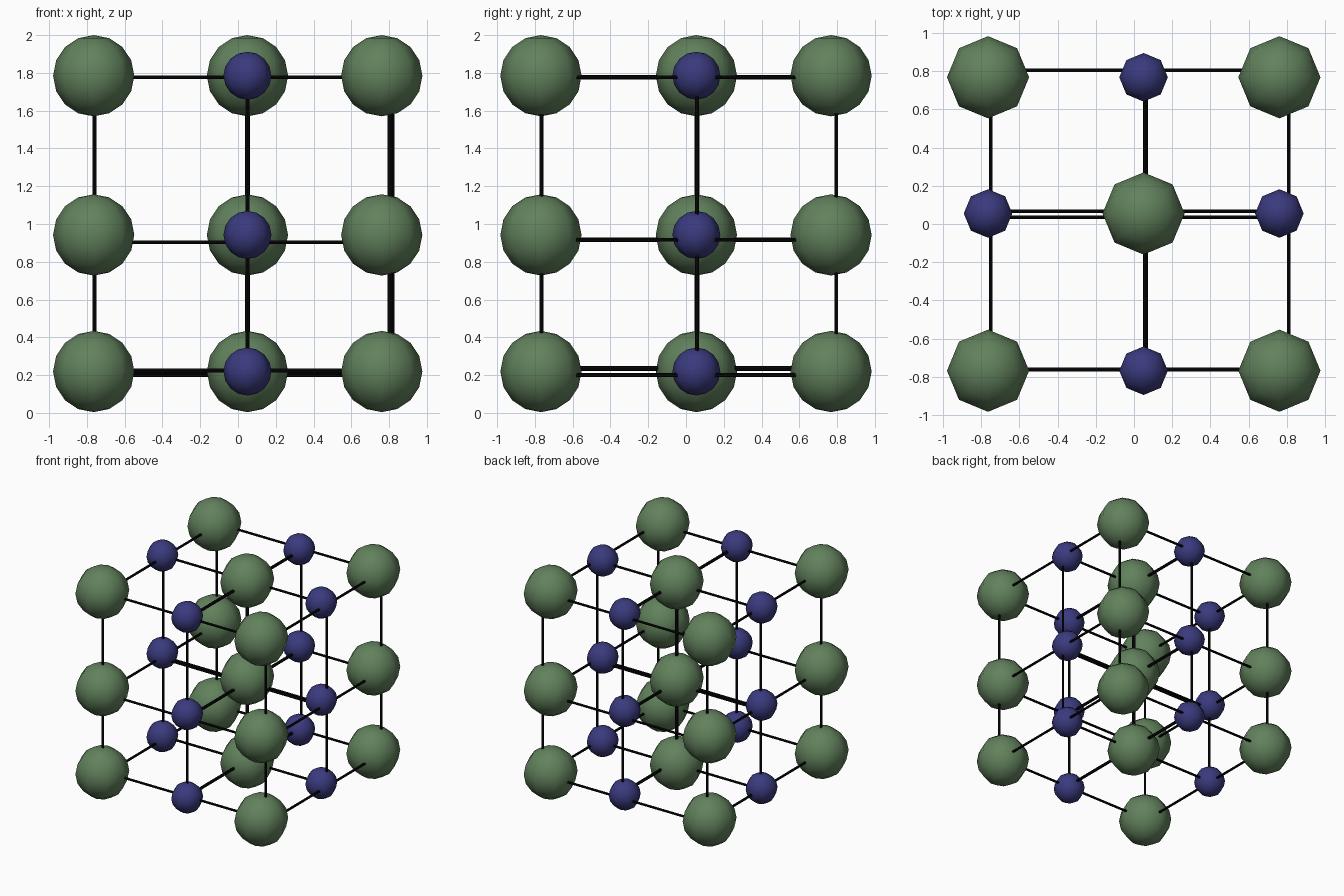
import bpy
from mathutils import Vector

cube = bpy.data.objects.get("Cube")
if cube:
    bpy.data.objects.remove(cube, do_unlink=True)


def make_material(name, rgb):
    mat = bpy.data.materials.new(name)
    mat.use_nodes = True
    colour = (*rgb, 1.0)
    mat.diffuse_color = colour
    bsdf = next(n for n in mat.node_tree.nodes if n.type == 'BSDF_PRINCIPLED')
    bsdf.inputs["Base Color"].default_value = colour
    return mat


green = make_material("moss green", (0.12, 0.22, 0.107))
blue = make_material("deep blue", (0.042, 0.042, 0.21))
black = make_material("black", (0.003, 0.003, 0.003))

# Lattice planes along each axis
xs = (-0.764, 0.05, 0.761)
ys = (-0.768, 0.055, 0.768)
zs = (0.219, 0.942, 1.785)


def ball(name, location, radius, mat):
    bpy.ops.mesh.primitive_uv_sphere_add(segments=8, ring_count=8,
                                         radius=radius, location=location)
    obj = bpy.context.object
    obj.name = name
    obj.data.materials.append(mat)
    bpy.ops.object.shade_smooth()


def rod(name, start, end, radius=0.01):
    a, b = Vector(start), Vector(end)
    bpy.ops.mesh.primitive_cylinder_add(vertices=8, radius=radius,
                                        depth=(b - a).length, location=(a + b) / 2)
    obj = bpy.context.object
    obj.name = name
    obj.rotation_euler = (b - a).to_track_quat('Z', 'Y').to_euler()
    obj.data.materials.append(black)
    bpy.ops.object.shade_smooth_by_angle()


# Large balls at corners and centres, small balls at the edge middles
for k, z in enumerate(zs):
    for i, x in enumerate(xs):
        for j, y in enumerate(ys):
            if (i + j) % 2 == 0:
                ball(f"large_ball_{i}{j}{k}", (x, y, z), 0.215, green)
            else:
                ball(f"small_ball_{i}{j}{k}", (x, y, z), 0.127, blue)

# Rods running left to right
side_y = (-0.762, 0.067, 0.805)
side_z = (0.212, 0.903, 1.777)
for k in range(3):
    for j in range(3):
        z = side_z[k] + (0.012 * (1 - j) if k == 0 else 0)
        rod(f"cross_rod_{j}{k}", (xs[0], side_y[j], z), (xs[2], side_y[j], z))
rod("cross_rod_twin", (xs[0], 0.035, side_z[1]), (xs[2], 0.035, side_z[1]))

# Rods running front to back
depth_x = (-0.75, 0.06, 0.81)
depth_z = (0.20, 0.917, 1.777)
for k in range(3):
    for i in range(3):
        z = depth_z[k] + (0.035 if k == 0 and i == 1 else 0)
        rod(f"depth_rod_{i}{k}", (depth_x[i], ys[0], z), (depth_x[i], ys[2], z),
            0.0125 if i == 1 else 0.01)

# Upright rods
up_x = (-0.76, 0.05, 0.81)
up_y = (-0.765, 0.058, 0.795)
for i in range(3):
    for j in range(3):
        x = up_x[i] + (0.008 * (j - 1) if i == 2 else 0)
        rod(f"upright_rod_{i}{j}", (x, up_y[j], zs[0]), (x, up_y[j], zs[2]),
            0.014 if i == j == 1 else 0.01)
